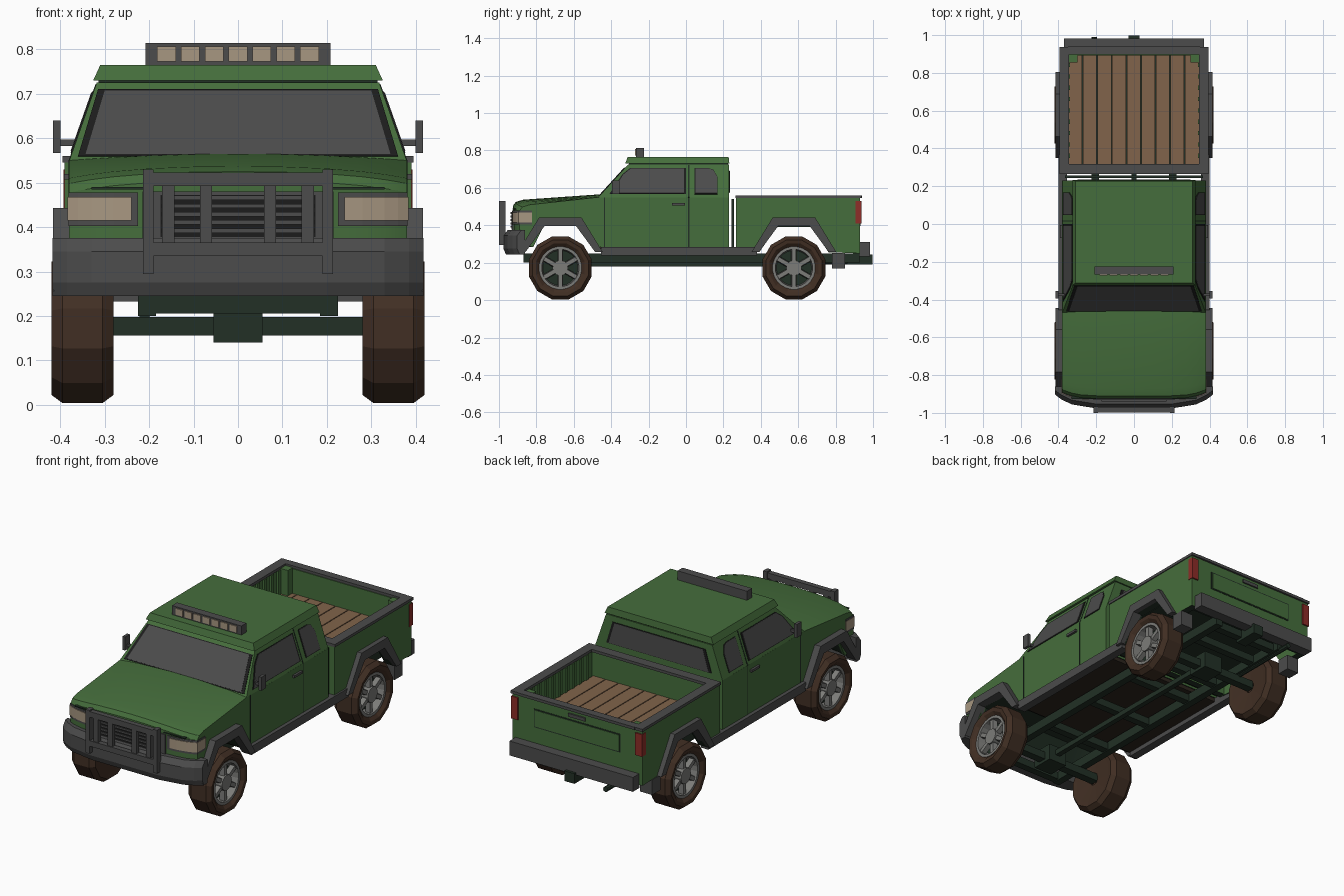
import bpy, bmesh
from math import cos, sin, pi, radians
from mathutils import Vector

if "Cube" in bpy.data.objects:
    bpy.data.objects.remove(bpy.data.objects["Cube"])


def material(name, r, g, b):
    m = bpy.data.materials.new(name)
    m.use_nodes = True
    m.diffuse_color = (r, g, b, 1)
    bsdf = m.node_tree.nodes["Principled BSDF"]
    bsdf.inputs["Base Color"].default_value = (r, g, b, 1)
    bsdf.inputs["Roughness"].default_value = 0.8
    return m


green = material("green_paint", .06, .155, .045)
frame = material("dark_green_frame", .016, .03, .019)
trim = material("charcoal_trim", .072, .072, .072)
lamp = material("warm_lamp", .39, .31, .22)
wood = material("wood_planks", .22, .127, .069)
rubber = material("brown_tyre", .053, .028, .017)
metal = material("rim_metal", .2, .2, .19)
red = material("tail_red", .27, .026, .021)
black = material("black_recess", .012, .012, .012)
under = material("dark_brown_floor", .026, .018, .013)


# ---- helpers -------------------------------------------------------------
def add(bm, rings, closed=False):
    """Skin a sequence of equal rings; cap the ends unless closed."""
    vs = [[bm.verts.new(p) for p in ring] for ring in rings]
    n = len(vs[0])
    for a, b in zip(vs, vs[1:] + vs[:1] if closed else vs[1:]):
        for i in range(n):
            j = (i + 1) % n
            bm.faces.new((a[i], a[j], b[j], b[i]))
    if not closed:
        bm.faces.new(vs[0])
        bm.faces.new(vs[-1])


def finish(name, bm, mat, belly=None, smooth=False):
    bmesh.ops.recalc_face_normals(bm, faces=bm.faces)
    bm.normal_update()
    me = bpy.data.meshes.new(name)
    me.materials.append(mat)
    if belly:                                   # second colour on the underside
        me.materials.append(belly)
        for f in bm.faces:
            f.material_index = int(f.normal.z < -.5)
    bm.to_mesh(me)
    bm.free()
    if smooth:
        me.shade_smooth()
        me.set_sharp_from_angle(angle=radians(25))
    ob = bpy.data.objects.new(name, me)
    bpy.context.collection.objects.link(ob)
    return ob


def skin(name, rings, mat, closed=False, **kw):
    bm = bmesh.new()
    add(bm, rings, closed)
    return finish(name, bm, mat, **kw)


def loft(name, profile, xs, mat, shift=lambda x, y, z: (x, y, z), **kw):
    """Sweep a side profile (y, z) across x stations."""
    return skin(name, [[shift(x, y, z) for y, z in profile] for x in xs], mat, **kw)


def box(name, x0, x1, y0, y1, z0, z1, mat, **kw):
    return loft(name, [(y0, z0), (y1, z0), (y1, z1), (y0, z1)], [x0, x1], mat, **kw)


def plate(name, pts, out, mat):
    return skin(name, [[Vector(p) - Vector(out) for p in pts],
                       [Vector(p) + Vector(out) for p in pts]], mat)


def deck(name, lo, hi, mat):
    """Tapered block; lo and hi are (half width, y0, y1, z)."""
    return skin(name, [[(-w, a, z), (w, a, z), (w, b, z), (-w, b, z)]
                       for w, a, b, z in (lo, hi)], mat)


SIDES = (("left", 1), ("right", -1))
AXLES = (("front", -.672), ("rear", .577))
AXLE_Z = .172


def arch(c, flat, foot, top, low):
    return [(c - foot, low), (c - flat, top), (c + flat, top), (c + foot, low)]


# ---- cab, hood and nose --------------------------------------------------
def nose(x, y, z):
    a = abs(x) / .38
    if z > .48 and y < -.46:
        z += .015 * (1 - a * a) - (.012 * a ** 4 if y < -.8 else 0)
    if y < -.8:
        y += .035 * a ** 6
    return x, y, z


half = [0, .1, .2, .28, .33, .36, .38]
stations = [-x for x in half[:0:-1]] + half
body = [(.23, .283), (.23, .55), (-.47, .55), (-.87, .522), (-.91, .51), (-.925, .49), (-.925, .3)]
loft("cab_body", body + arch(-.672, .09, .18, .395, .283), stations, green, nose,
     belly=frame, smooth=True)
deck("cab_upper", (.38, -.47, .23, .549), (.318, -.31, .23, .725), green)
deck("roof_seam", (.314, -.305, .225, .722), (.314, -.305, .225, .732), frame)
deck("roof_panel", (.326, -.325, .232, .73), (.31, -.312, .228, .765), green)
box("cab_floor", -.36, .36, -.46, .225, .262, .285, under)


def pane(name, ring, out):
    """Glass over a slightly larger dark seal."""
    c = sum((Vector(p) for p in ring), Vector()) / len(ring)
    plate(name + "_seal", [c + (Vector(p) - c) * 1.05 for p in ring], Vector(out) * .003, black)
    plate(name, ring, Vector(out) * .0045, trim)


def front_y(z):
    return -.47 + .16 * (z - .549) / .176


def side_x(z):
    return .38 - .062 * (z - .549) / .176


pane("windshield", [(x, front_y(z), z) for x, z in
                    ((-.343, .562), (.343, .562), (.3, .705), (-.3, .705))], (0, -.74, .67))
pane("rear_window", [(x, .23, z) for x, z in
                     ((-.3, .575), (.3, .575), (.265, .69), (-.265, .69))], (0, 1, 0))

for side, s in SIDES:
    out = (s * .94, 0, .33)
    pane(side + "_door_window", [(s * side_x(z), y, z) for y, z in
         ((-.4, .57), (-.01, .57), (-.01, .702), (-.295, .702), (-.335, .67))], out)
    pane(side + "_quarter_window", [(s * side_x(z), y, z) for y, z in
         ((.05, .57), (.165, .57), (.165, .66), (.145, .695), (.12, .702), (.05, .702))], out)
    for n, y in (("front", -.435), ("rear", .015)):
        box(f"{side}_{n}_door_seam", s * .37, s * .3815, y - .003, y + .003, .285, .55, frame)
    plate(side + "_pillar_seam", [(s * side_x(z), y, z) for y, z in
          ((.012, .55), (.018, .55), (.018, .722), (.012, .722))], Vector(out) * .0015, frame)
    box(side + "_door_handle", s * .375, s * .392, -.075, -.005, .507, .52, trim)
    box(side + "_mirror_arm", s * .36, s * .405, -.38, -.368, .583, .597, trim)
    box(side + "_mirror", s * .4, s * .416, -.395, -.355, .567, .64, trim)
    box(side + "_side_step", s * .355, s * .4, -.455, .38, .238, .284, trim)
    # headlights follow the nose curve
    for n, m, inner, d, z0, z1 in (("bezel", trim, .225, .004, .403, .478),
                                   ("headlight", lamp, .24, .008, .415, .468)):
        prof = [(-.925 - d, z0), (-.86, z0), (-.86, z1), (-.925 - d, z1)]
        loft(f"{side}_{n}", prof, [s * x for x in (inner, .28, .33, .36, .38 + d / 2)], m, nose)
    box(side + "_nose_seam", s * .2, s * .33, -.9275, -.91, .485, .49, frame)

# ---- grille, bumper and bull bar -----------------------------------------
box("grille_surround", -.215, .215, -.931, -.9, .37, .48, trim)
box("grille_recess", -.175, .175, -.933, -.92, .378, .472, black)
for i in range(5):
    z = .387 + i * .0185
    box(f"grille_slat_{i + 1}", -.172, .172, -.939, -.925, z, z + .01, trim)


def wrap(x, y, z):
    return x, y + (.075 * (abs(x) / .418) ** 5 if y < -.89 else 0), z


bumper = [(-.965, .245), (-.978, .275), (-.978, .345), (-.955, .375), (-.86, .375), (-.86, .245)]
loft("front_bumper", bumper, [-.418, -.385, -.33, -.2, .2, .33, .385, .418], trim, wrap)
for side, s in SIDES:
    box(side + "_bull_post", s * .19, s * .214, -1, -.965, .295, .53, trim)
    for i, x in enumerate((.072, .157)):
        box(f"{side}_bull_bar_{i + 1}", s * (x - .014), s * (x + .014), -.993, -.97, .34, .5, trim)
box("bull_top_rail", -.214, .214, -.998, -.97, .492, .523, trim)
box("bull_bottom_rail", -.2, .2, -.998, -.97, .335, .365, trim)

# ---- roof light bar ------------------------------------------------------
box("light_bar", -.208, .208, -.268, -.225, .76, .814, trim)
for i in range(7):
    x = (i - 3) * .0537
    box(f"light_bar_lamp_{i + 1}", x - .021, x + .021, -.273, -.26, .773, .807, lamp)

# ---- cargo bed -----------------------------------------------------------
wall = [(.268, .27), (.268, .546), (.93, .546), (.93, .25)]
for side, s in SIDES:
    loft(side + "_bed_wall", wall + arch(.577, .09, .185, .395, .256)[::-1],
         [s * .35, s * .39], green, belly=frame)
    box(side + "_bed_rail", s * .343, s * .395, .265, .938, .545, .56, trim)
    box(side + "_bed_post", s * .3, s * .35, .855, .9, .41, .55, green)
    box(side + "_tail_light", s * .352, s * .393, .905, .938, .41, .53, red)
    box(side + "_rear_bracket", s * .32, s * .392, .78, .85, .17, .252, trim)
    for i in range(9):
        y = .35 + i * .06
        box(f"{side}_bed_rib_{i + 1}", s * .338, s * .352, y, y + .022, .41, .545, green)
box("bed_front_wall", -.35, .35, .268, .305, .27, .546, green, belly=frame)
box("bed_front_rail", -.35, .35, .265, .318, .545, .56, trim)
box("tailgate", -.35, .35, .893, .93, .25, .546, green, belly=frame)
box("tailgate_rail", -.35, .35, .897, .94, .545, .56, trim)
box("tailgate_panel_edge", -.26, .26, .925, .932, .395, .495, frame)
box("tailgate_panel", -.253, .253, .926, .934, .401, .489, green)
box("tailgate_handle", -.05, .05, .926, .938, .51, .528, trim)
box("bed_floor", -.35, .35, .3, .9, .392, .404, frame)
for i in range(9):
    x = -.347 + i * .0772
    box(f"bed_plank_{i + 1}", x, x + .0725, .305, .895, .403, .412, wood)
box("bed_gap_bar", -.365, .365, .244, .256, .285, .54, frame)

# ---- rear bumper, hitch and exhaust --------------------------------------
box("rear_bumper", -.37, .37, .925, .983, .232, .31, trim)
box("hitch", -.03, .03, .86, .998, .19, .245, frame)


def tube(name, along, r, a, b, c, mat, sides=12):
    """Cylinder on the x or y axis; c holds the two other coordinates."""
    rings = []
    for t in (a, b):
        ring = [(c[0] + r * cos(k * 2 * pi / sides), c[1] + r * sin(k * 2 * pi / sides))
                for k in range(sides)]
        rings.append([(t, u, v) if along == "x" else (u, t, v) for u, v in ring])
    return skin(name, rings, mat)


tube("exhaust", "y", .014, .55, .99, (-.21, .205), frame, 8)

# ---- chassis -------------------------------------------------------------
for side, s in SIDES:
    box(side + "_frame_rail", s * .185, s * .225, -.87, .93, .2, .25, frame)
for i, y in enumerate((-.85, -.45, -.12, .2, .42, .72, .88)):
    box(f"cross_member_{i + 1}", -.225, .225, y - .02, y + .02, .205, .245, frame)
for n, y in AXLES:
    box(n + "_axle", -.3, .3, y - .022, y + .022, .156, .198, frame)
    box(n + "_differential", -.055, .055, y - .06, y + .06, .14, .23, frame)
box("drive_shaft", -.014, .014, -.65, .56, .18, .208, frame)

# ---- wheels and fender flares --------------------------------------------
tyre = [(.03, .295), (.13, .284), (.155, .28), (.174, .305), (.174, .395), (.155, .42),
        (.135, .417), (.112, .398), (.112, .335), (.03, .335)]
rim = [(.094, .35), (.115, .35), (.115, .404), (.1, .404)]
for n, y in AXLES:
    for side, s in SIDES:
        tag = f"{n}_{side}"

        def spun(r, x, a, w=0):
            return s * x, y + r * cos(a) - w * sin(a), AXLE_Z + r * sin(a) + w * cos(a)

        for part, prof, m, steps in (("tyre", tyre, rubber, 12), ("rim", rim, metal, 24)):
            skin(f"{tag}_{part}", [[spun(r, x, (k + .5) * 2 * pi / steps) for r, x in prof]
                                   for k in range(steps)], m, closed=True)
        tube(tag + "_brake_disc", "x", .11, s * .33, s * .345, (y, AXLE_Z), frame, 24)
        tube(tag + "_hub", "x", .042, s * .34, s * .404, (y, AXLE_Z), metal)
        bm = bmesh.new()
        for k in range(6):
            a = k * pi / 3 + pi / 6
            add(bm, [[spun(r, x, a, w) for x, w in
                      ((.37, -.015), (.37, .015), (.396, .011), (.396, -.011))]
                     for r in (.03, .1)])
        finish(tag + "_spokes", bm, metal)
        band = arch(y, .1125, .2275, .443, .256) + arch(y, .085, .187, .395, .256)[::-1]
        loft(tag + "_fender_flare", band, [s * .365, s * .416], trim)
